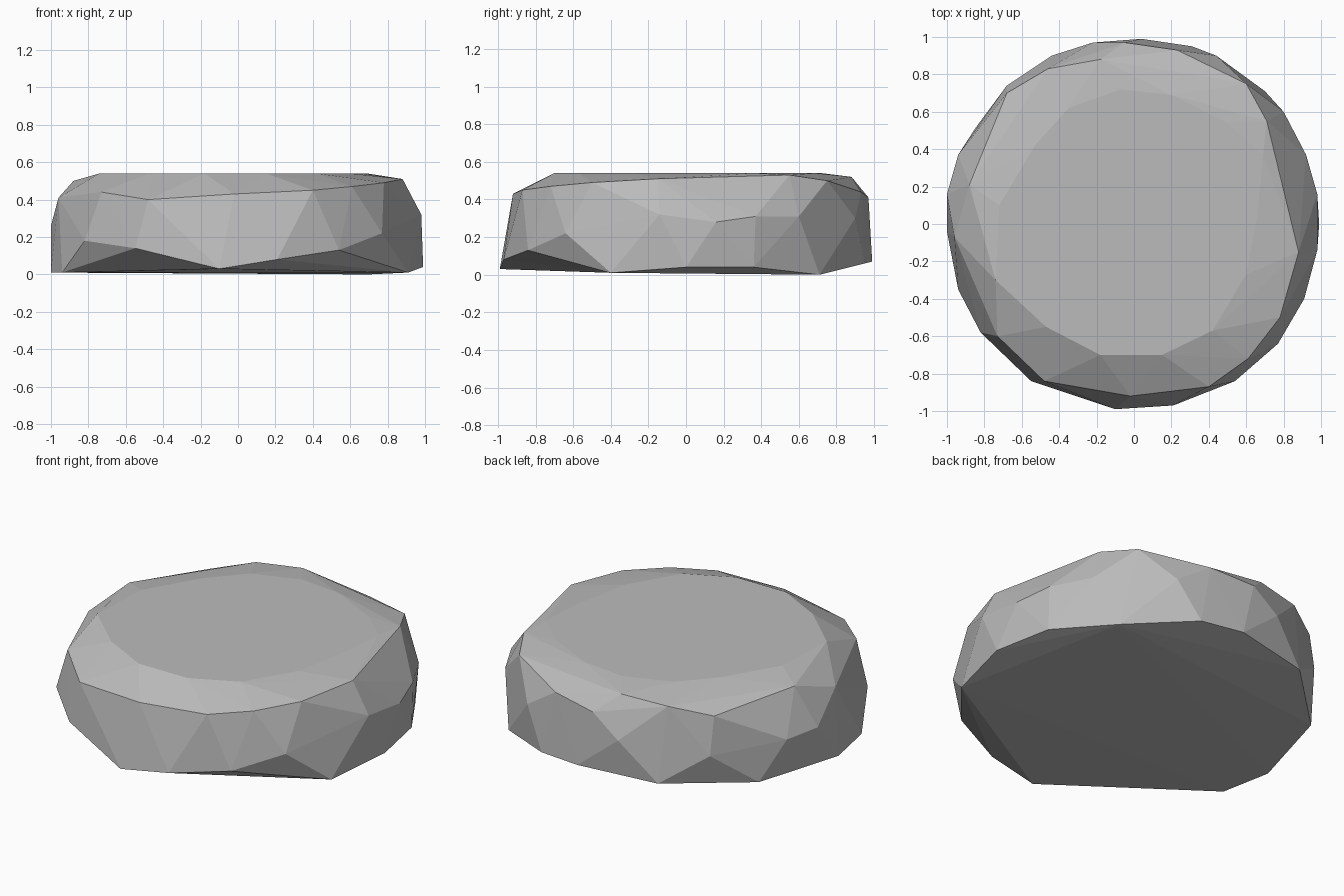
import bpy
import bmesh
from mathutils import Vector

default_cube = bpy.data.objects.get("Cube")
if default_cube:
    bpy.data.objects.remove(default_cube, do_unlink=True)


def make_material(name, colour):
    material = bpy.data.materials.new(name)
    material.use_nodes = True
    material.diffuse_color = colour
    material.node_tree.nodes["Principled BSDF"].inputs["Base Color"].default_value = colour
    return material


def make_faceted_stone(name, rings, material):
    """Wrap flat facets around irregular rings of corner points."""
    bm = bmesh.new()
    for ring in rings:
        for corner in ring:
            bm.verts.new(Vector(corner))
    hull = bmesh.ops.convex_hull(bm, input=bm.verts[:])
    leftover = [item for item in hull["geom_interior"] if isinstance(item, bmesh.types.BMVert)]
    bmesh.ops.delete(bm, geom=leftover, context="VERTS")
    bmesh.ops.recalc_face_normals(bm, faces=bm.faces[:])
    mesh = bpy.data.meshes.new(name)
    bm.to_mesh(mesh)
    bm.free()
    mesh.materials.append(material)
    stone = bpy.data.objects.new(name, mesh)
    bpy.context.scene.collection.objects.link(stone)
    return stone


# Underside corners, nearly flat on the ground
underside = [
    (-.1, -.99, .03), (.91, -.4, .01), (.99, 0, .04), (.92, .36, .04),
    (.7, .71, 0), (.31, .95, .06), (.04, .99, .07), (-.44, .9, .05),
    (-.85, .51, .02), (-1, -.04, .01), (-.94, -.35, .01),
]

# Widest band around the sides
waist = [
    (.21, -.97, .08), (.54, -.84, .13), (.77, -.64, .22), (.98, -.14, .32),
    (.98, .16, .28), (.92, .37, .31), (.8, .6, .31), (.44, .9, .3),
    (-.22, .97, .28), (-.68, .74, .22), (-.94, .37, .25), (-1, .16, .26),
    (-.82, -.58, .18), (-.55, -.84, .14),
]

# Bevelled shoulder below the top
shoulder = [
    (-.02, -.92, .43), (.4, -.87, .45), (.61, -.72, .47), (.78, -.5, .49),
    (.88, -.15, .51), (.71, .55, .53), (.6, .75, .5), (.23, .93, .44),
    (-.05, .97, .41), (-.18, .88, .52), (-.46, .83, .5), (-.68, .7, .45),
    (-.88, .21, .5), (-.96, -.07, .41), (-.73, -.6, .44), (-.48, -.84, .4),
]

# Flat top outline
top_height = .54
top_outline = [
    (-.18, -.7), (.15, -.7), (.42, -.57), (.6, -.27), (.66, .05), (.69, .37),
    (.5, .54), (.2, .69), (-.07, .72), (-.35, .62), (-.53, .42), (-.72, .1),
    (-.74, -.3), (-.47, -.55),
]
flat_top = [(x, y, top_height) for x, y in top_outline]

stone_grey = make_material("stone grey", (.5, .5, .5, 1))
make_faceted_stone("flat_stone", [underside, waist, shoulder, flat_top], stone_grey)
